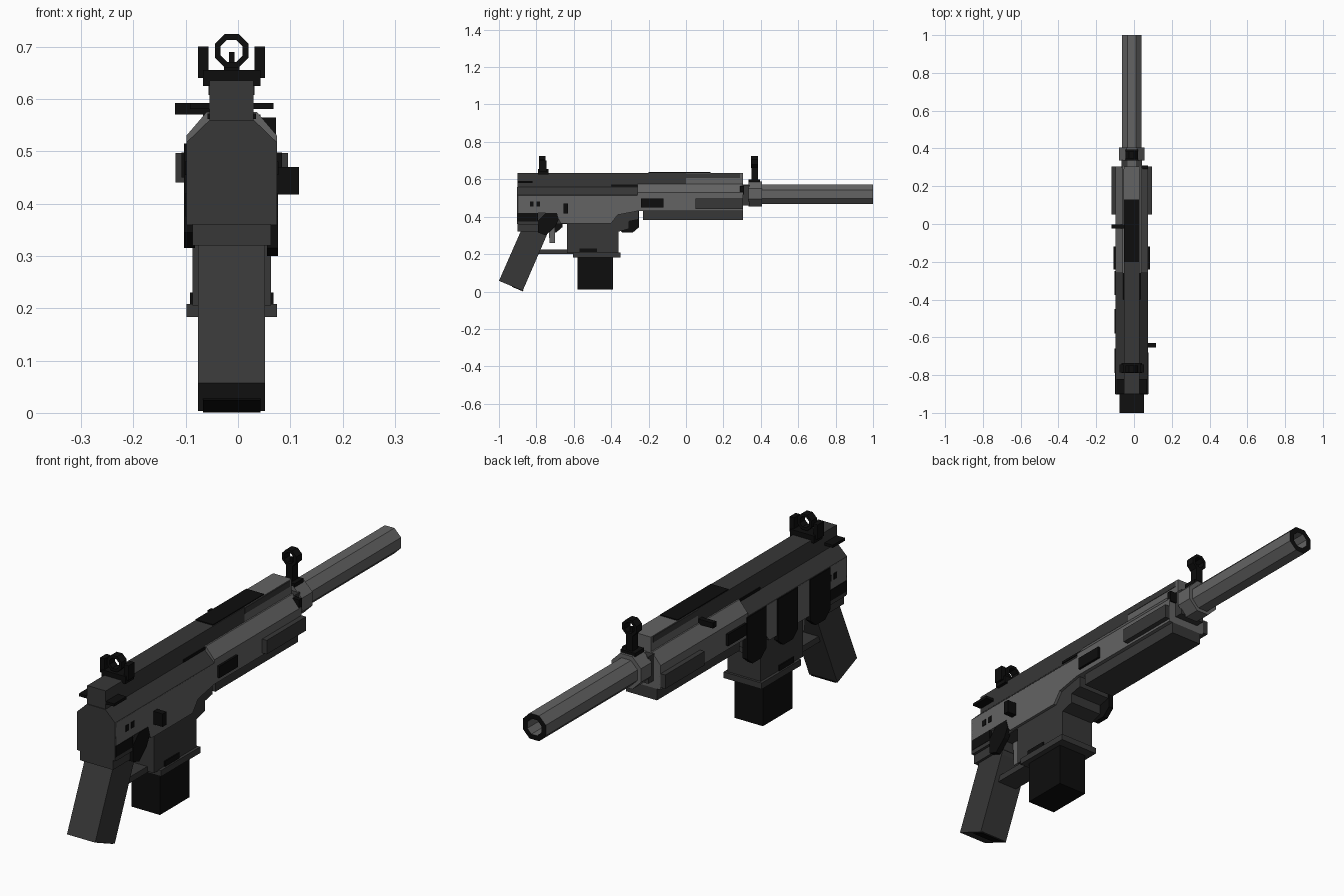
import bpy, bmesh, math

if "Cube" in bpy.data.objects:
    bpy.data.objects.remove(bpy.data.objects["Cube"])

CX = -0.012  # centre line of the body


def material(name, v):
    m = bpy.data.materials.new(name)
    m.diffuse_color = (v, v, v, 1)
    m.use_nodes = True
    m.node_tree.nodes["Principled BSDF"].inputs["Base Color"].default_value = m.diffuse_color
    return m


LIGHT = material("light grey metal", 0.125)
DARK = material("dark grey metal", 0.038)
BLACK = material("black", 0.004)


def finish(name, bm, *mats):
    bmesh.ops.recalc_face_normals(bm, faces=bm.faces)
    me = bpy.data.meshes.new(name)
    bm.to_mesh(me)
    bm.free()
    for m in mats:
        me.materials.append(m)
    ob = bpy.data.objects.new(name, me)
    bpy.context.collection.objects.link(ob)
    return ob


def prism(name, pts, axis, a, b, mat):
    """Extrude a flat outline along x (points are y,z) or y (points are x,z)."""
    bm = bmesh.new()
    put = (lambda p, t: (t, p[0], p[1])) if axis == 'x' else (lambda p, t: (p[0], t, p[1]))
    f = bm.faces.new([bm.verts.new(put(p, a)) for p in pts])
    ext = bmesh.ops.extrude_face_region(bm, geom=[f])
    d = (b - a, 0, 0) if axis == 'x' else (0, b - a, 0)
    bmesh.ops.translate(bm, vec=d, verts=[v for v in ext['geom'] if isinstance(v, bmesh.types.BMVert)])
    return finish(name, bm, mat)


def box(name, x, y, z, mat):
    pts = [(x[0], z[0]), (x[1], z[0]), (x[1], z[1]), (x[0], z[1])]
    return prism(name, pts, 'y', y[0], y[1], mat)


def pair(name, near, far, y, z, mat):
    """The same box on both sides, at distances near..far from the centre line."""
    box("right_" + name, (CX + near, CX + far), y, z, mat)
    box("left_" + name, (CX - far, CX - near), y, z, mat)


def octagon(r, cz):
    k = r / math.cos(math.pi / 8)
    return [(CX + k * math.cos(math.pi * (i + .5) / 4), cz + k * math.sin(math.pi * (i + .5) / 4))
            for i in range(8)]


def tube(name, r_out, r_in, cz, y0, y1, mats, depth=None):
    """Octagonal tube; with a depth it is a blind hole from the y1 end and a coloured rim."""
    bm = bmesh.new()
    yin = y0 if depth is None else y1 - depth
    loops = [[bm.verts.new((x, y, z)) for x, z in octagon(r, cz)]
             for r, y in ((r_out, y0), (r_out, y1), (r_in, y1), (r_in, yin))]
    n = 4 if depth is None else 3
    for j in range(n):
        p, q = loops[j], loops[(j + 1) % 4]
        for i in range(8):
            f = bm.faces.new((p[i], p[(i + 1) % 8], q[(i + 1) % 8], q[i]))
            f.material_index = 1 if j == 1 and len(mats) > 1 else 0
    if depth is not None:
        bm.faces.new(loops[0])
        bm.faces.new(loops[3])
    return finish(name, bm, *mats)


def shoulder(top_half, z_top, z_low, z_bot):
    h = 0.0865
    return [(CX - h, z_bot), (CX + h, z_bot), (CX + h, z_low), (CX + top_half, z_top),
            (CX - top_half, z_top), (CX - h, z_low)]


# Receiver
prism("receiver_sides", [(-.90, .42), (-.70, .42), (-.67, .365), (-.40, .365), (-.365, .41),
      (-.26, .43), (-.26, .517), (-.90, .517)], 'x', CX - .0865, CX + .0865, LIGHT)
prism("receiver_shoulders", shoulder(.042, .56, .517, .512), 'y', -.90, -.26, DARK)
prism("receiver_end_plate", shoulder(.042, .56, .517, .36), 'y', -.903, -.895, DARK)
prism("lower_receiver", [(-.90, .45), (-.90, .32), (-.74, .32), (-.74, .362), (-.635, .362),
      (-.635, .205), (-.36, .205), (-.36, .32), (-.305, .335), (-.305, .375), (-.255, .385),
      (-.255, .45)], 'x', CX - .075, CX + .075, DARK)
pair("rear_pad", .07, .088, (-.90, -.79), (.375, .42), BLACK)
pair("rear_lower_pad", .07, .0865, (-.895, -.78), (.358, .376), DARK)

# Top rail
box("top_rail", (CX - .042, CX + .042), (-.90, 0), (.54, .635), DARK)
box("front_rail", (CX - .042, CX + .042), (0, .305), (.54, .635), LIGHT)
pair("rail_strip", .040, .044, (0, .29), (.608, .632), DARK)
box("rail_cover", (CX - .041, CX + .039), (-.20, .13), (.632, .639), BLACK)
pair("rail_slot", .040, .046, (-.40, 0), (.562, .572), BLACK)

# Handguard
prism("handguard", shoulder(.048, .575, .53, .43), 'y', -.26, .305, LIGHT)
box("handguard_lower", (CX - .07, CX + .07), (-.23, .305), (.383, .435), DARK)
pair("handguard_panel", .08, .1075, (.05, .305), (.44, .497), DARK)
pair("handguard_vent", .08, .096, (-.24, -.12), (.45, .498), BLACK)
box("handguard_latch", (.03, .073), (.29, .31), (.52, .565), BLACK)

# Barrel and gas block
tube("barrel", .052, .032, .52, .28, 1.0, (LIGHT, BLACK), .15)
tube("gas_block", .067, .045, .522, .335, .405, (LIGHT,))
box("barrel_collar", (CX - .055, CX + .055), (.30, .34), (.46, .57), DARK)

# Front sight
box("front_sight_base", (CX - .033, CX + .033), (.335, .395), (.585, .60), BLACK)
box("front_sight_stem", (CX - .015, CX + .015), (.35, .385), (.595, .665), BLACK)
tube("front_sight_ring", .032, .021, .692, .348, .385, (BLACK,))
box("front_sight_pin", (CX - .005, CX + .005), (.36, .372), (.665, .69), BLACK)

# Rear sight
box("rear_sight_base", (CX - .055, CX + .055), (-.79, -.735), (.625, .655), BLACK)
pair("rear_sight_ear", .044, .064, (-.785, -.745), (.64, .70), BLACK)
tube("rear_sight_ring", .032, .021, .692, -.785, -.75, (BLACK,))

# Cocking handles and controls
box("rear_charging_plate", (CX - .08, CX + .08), (-.90, -.82), (.581, .592), BLACK)
box("side_charging_knob", (-.12, -.05), (-.025, -.003), (.57, .592), BLACK)
box("bolt_lever", (.07, .117), (-.655, -.63), (.417, .47), BLACK)
for i, y in enumerate((-.835, -.80)):
    pair("pin_%d" % (i + 1), .08, .089, (y, y + .02), (.455, .48), BLACK)
selector = [(-.79, .38), (-.75, .42), (-.69, .42), (-.68, .385), (-.70, .345), (-.75, .30), (-.79, .315)]
prism("right_selector", selector, 'x', .055, .0765, BLACK)

# Black panels on the left side
for i, (a, b) in enumerate(((-.79, -.66), (-.58, -.45), (-.375, -.25))):
    prism("left_panel_%d" % (i + 1), [(a, .345), (a + .035, .315), (b - .035, .315), (b, .345),
          (b, .515), (a, .515)], 'x', CX - .091, CX - .07, BLACK)

# Grip, trigger and guard
prism("grip", [(-.88, .33), (-.74, .33), (-.745, .30), (-.873, .004), (-1.0, .057)],
      'x', CX - .064, CX + .064, DARK)
prism("grip_cap", [(-.93, .028), (-.873, .004), (-.870, .010), (-.927, .034)],
      'x', CX - .055, CX + .055, BLACK).location.z = -.003
prism("trigger", [(-.735, .37), (-.70, .37), (-.70, .26), (-.73, .26)], 'x', CX - .015, CX + .015, LIGHT)
box("trigger_guard", (CX - .045, CX + .045), (-.80, -.60), (.20, .225), DARK)

# Magazine and its well
box("magazine_well_flare", (CX - .0865, CX + .0865), (-.605, -.35), (.183, .208), DARK)
pair("magazine_catch", .07, .08, (-.57, -.475), (.207, .23), BLACK)
box("magazine", (CX - .064, CX + .064), (-.58, -.39), (.01, .20), BLACK)
